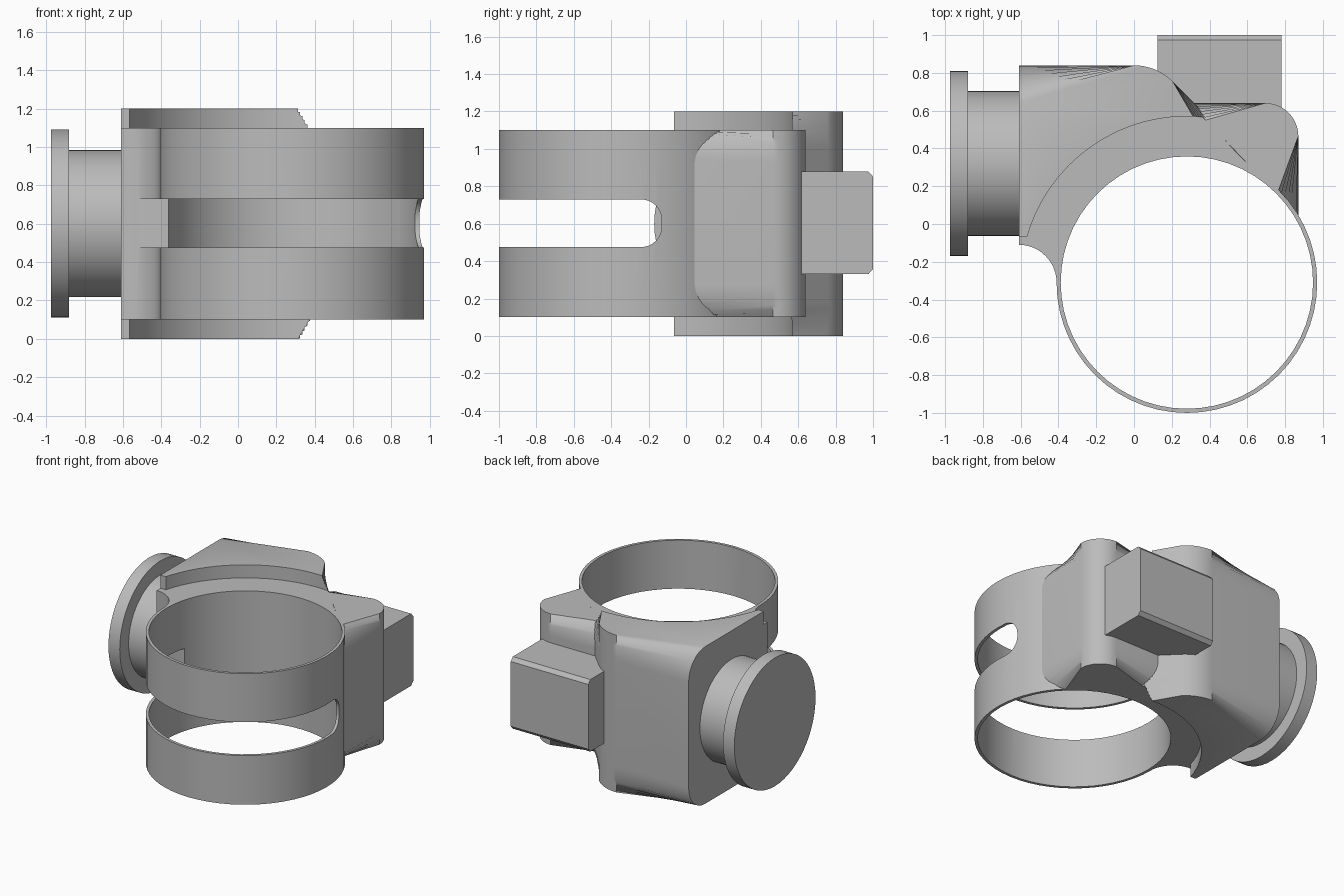
import bpy, bmesh
from math import cos, sin, radians

cube = bpy.data.objects.get("Cube")
if cube:
    bpy.data.objects.remove(cube, do_unlink=True)

grey = bpy.data.materials.new("plain grey")
grey.use_nodes = True
grey.diffuse_color = (0.5, 0.5, 0.5, 1)
grey.node_tree.nodes["Principled BSDF"].inputs["Base Color"].default_value = (0.5, 0.5, 0.5, 1)


def arc(cx, cy, r, start, end, steps):
    """Points along a circular arc, angles in degrees."""
    angles = [radians(start + (end - start) * i / steps) for i in range(steps + 1)]
    return [(cx + r * cos(a), cy + r * sin(a)) for a in angles]


def circle(cx, cy, r, sides=56):
    return arc(cx, cy, r, 0, 360, sides)[:-1]


def prism(name, outline, low, high, axis="z", rounding=0, rounded=()):
    """Extrude an outline; round the end rims between the listed outline points."""
    bm = bmesh.new()
    rims = []
    for h in (low, high):
        rims.append([bm.verts.new((a, b, h) if axis == "z" else (h, a, b)) for a, b in outline])
    n = len(outline)
    bm.faces.new(rims[0])
    bm.faces.new(rims[1])
    for i in range(n):
        j = (i + 1) % n
        bm.faces.new((rims[0][i], rims[0][j], rims[1][j], rims[1][i]))
    if rounding:
        edges = [bm.edges.get((rim[i], rim[i + 1])) for rim in rims for i in rounded]
        bmesh.ops.bevel(bm, geom=edges, offset=rounding, offset_type="OFFSET",
                        segments=8, profile=0.5, affect="EDGES", clamp_overlap=False)
    bmesh.ops.recalc_face_normals(bm, faces=bm.faces)
    mesh = bpy.data.meshes.new(name)
    bm.to_mesh(mesh)
    bm.free()
    mesh.materials.append(grey)
    obj = bpy.data.objects.new(name, mesh)
    bpy.context.collection.objects.link(obj)
    return obj


def activate(obj):
    bpy.ops.object.select_all(action="DESELECT")
    obj.select_set(True)
    bpy.context.view_layer.objects.active = obj


def cut(obj, cutters):
    activate(obj)
    for cutter in cutters:
        mod = obj.modifiers.new("cut", "BOOLEAN")
        mod.operation = "DIFFERENCE"
        mod.solver = "EXACT"
        mod.object = cutter
        bpy.ops.object.modifier_apply(modifier=mod.name)


RX, RY = 0.28, -0.31          # clamp ring axis
PY, PZ = 0.32, 0.6            # side pipe axis

# Cutters: ring bore, recesses above and below, front slot halves
bore = prism("bore_cutter", circle(RX, RY, 0.668), -0.3, 1.5)
recesses = [prism("recess_cutter", circle(RX, RY, 0.88, 72), lo, lo + 0.4) for lo in (-0.3, 1.1)]
slot_left = prism("slot_left_cutter", [(-1.3, 0.475), (-0.13, 0.475), (-0.13, 0.73), (-1.3, 0.73)],
                  -0.9, RX, "x")
slot_end = arc(-0.24, 0.585, 0.11, -90, 0, 8) + arc(-0.24, 0.62, 0.11, 0, 90, 8)
slot_right = prism("slot_right_cutter", [(-1.3, 0.475)] + slot_end + [(-1.3, 0.73)],
                   RX - 0.01, 1.3, "x")
cutters = [bore, slot_left, slot_right] + recesses

# Clamp ring
ring = prism("clamp_ring", circle(RX, RY, 0.69), 0.1, 1.1)
cut(ring, [bore, slot_left, slot_right])

# Concave web joining the ring to the housing
web_outline = arc(-0.61, -0.31, 0.2, 90, 0, 12) + [(-0.2, -0.31), (0.0, 0.35), (-0.61, 0.35)]
web = prism("ring_web", web_outline, 0.1, 1.1)
cut(web, [bore, slot_left])

# Large housing with a slanted, rounded right end
shoulder = arc(0.0, 0.55, 0.29, 90, 45, 8)
main_outline = [(-0.61, 0.84)] + shoulder + [(0.6, 0.36), (0.6, -0.065), (-0.61, -0.065)]
main = prism("main_housing", main_outline, 0, 1.2,
             rounding=0.2, rounded=range(len(shoulder) + 1))
cut(main, recesses + [bore])

# Smaller housing on the left side of the model
corner = arc(0.695, 0.465, 0.175, 90, 0, 10)
side_outline = [(0.1, 0.64)] + corner + [(0.87, 0.0), (0.1, 0.0)]
side = prism("side_housing", side_outline, 0.1, 1.1,
             rounding=0.17, rounded=range(len(corner) + 1))
cut(side, [bore])

# Side pipe and its flange
pipe = prism("side_pipe", circle(PY, PZ, 0.383), -0.9, -0.58, "x")
flange = prism("pipe_flange", circle(PY, PZ, 0.49), -0.975, -0.88, "x")

# Rear block with chamfered upper and lower edges
block = prism("rear_block", [(0.45, 0.33), (0.975, 0.33), (1.0, 0.358), (1.0, 0.852),
                             (0.975, 0.88), (0.45, 0.88)], 0.125, 0.78, "x")

for cutter in cutters:
    bpy.data.objects.remove(cutter, do_unlink=True)

for part in (ring, web, main, side, pipe, flange, block):
    activate(part)
    bpy.ops.object.shade_smooth_by_angle(angle=radians(30))
